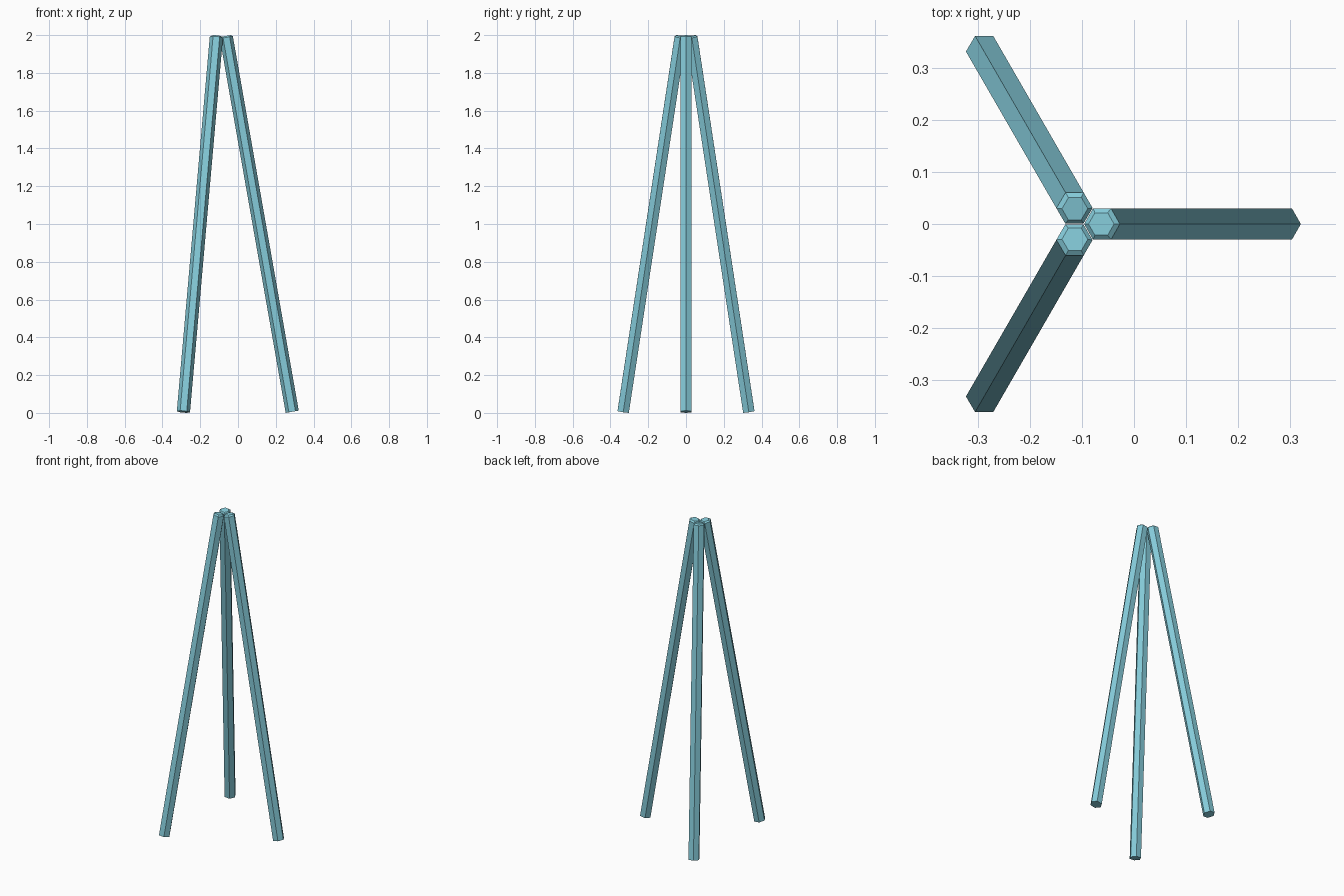
import bpy, bmesh, math
from mathutils import Vector, Matrix

if "Cube" in bpy.data.objects:
    bpy.data.objects.remove(bpy.data.objects["Cube"])

# Pole dimensions
RADIUS, CAP_RADIUS, CHAMFER = 0.035, 0.025, 0.008
HUB = Vector((-0.097, 0, 0))
FOOT_REACH, TOP_REACH = 0.384, 0.034
FOOT_Z, TOP_Z = 0.006, 1.9957

blue = bpy.data.materials.new("pale_blue")
blue.diffuse_color = (0.235, 0.60, 0.70, 1)
blue.use_nodes = True
blue.node_tree.nodes["Principled BSDF"].inputs["Base Color"].default_value = blue.diffuse_color


def make_pole(name, angle):
    """Hexagonal pole leaning in towards the hub, chamfered at the top."""
    foot = Vector((FOOT_REACH, 0, FOOT_Z))
    axis = Vector((TOP_REACH, 0, TOP_Z)) - foot
    length = axis.length
    lean = Matrix.Rotation(math.atan2(axis.x, axis.z), 4, 'Y')
    place = (Matrix.Translation(HUB) @ Matrix.Rotation(angle, 4, 'Z')
             @ Matrix.Translation(foot) @ lean)

    bm = bmesh.new()
    rings = []
    for r, z in ((RADIUS, 0), (RADIUS, length - CHAMFER), (CAP_RADIUS, length)):
        rings.append([bm.verts.new((r * math.cos(k * math.pi / 3),
                                    r * math.sin(k * math.pi / 3), z))
                      for k in range(6)])
    for low, high in zip(rings, rings[1:]):
        for k in range(6):
            n = (k + 1) % 6
            bm.faces.new((low[k], low[n], high[n], high[k]))
    bm.faces.new(rings[0][::-1])
    bm.faces.new(rings[-1])
    bm.transform(place)

    mesh = bpy.data.meshes.new(name)
    bm.to_mesh(mesh)
    bm.free()
    mesh.materials.append(blue)
    bpy.context.collection.objects.link(bpy.data.objects.new(name, mesh))


# Three poles evenly spread around the hub
for i, name in enumerate(("right_pole", "back_left_pole", "front_left_pole")):
    make_pole(name, i * 2 * math.pi / 3)
